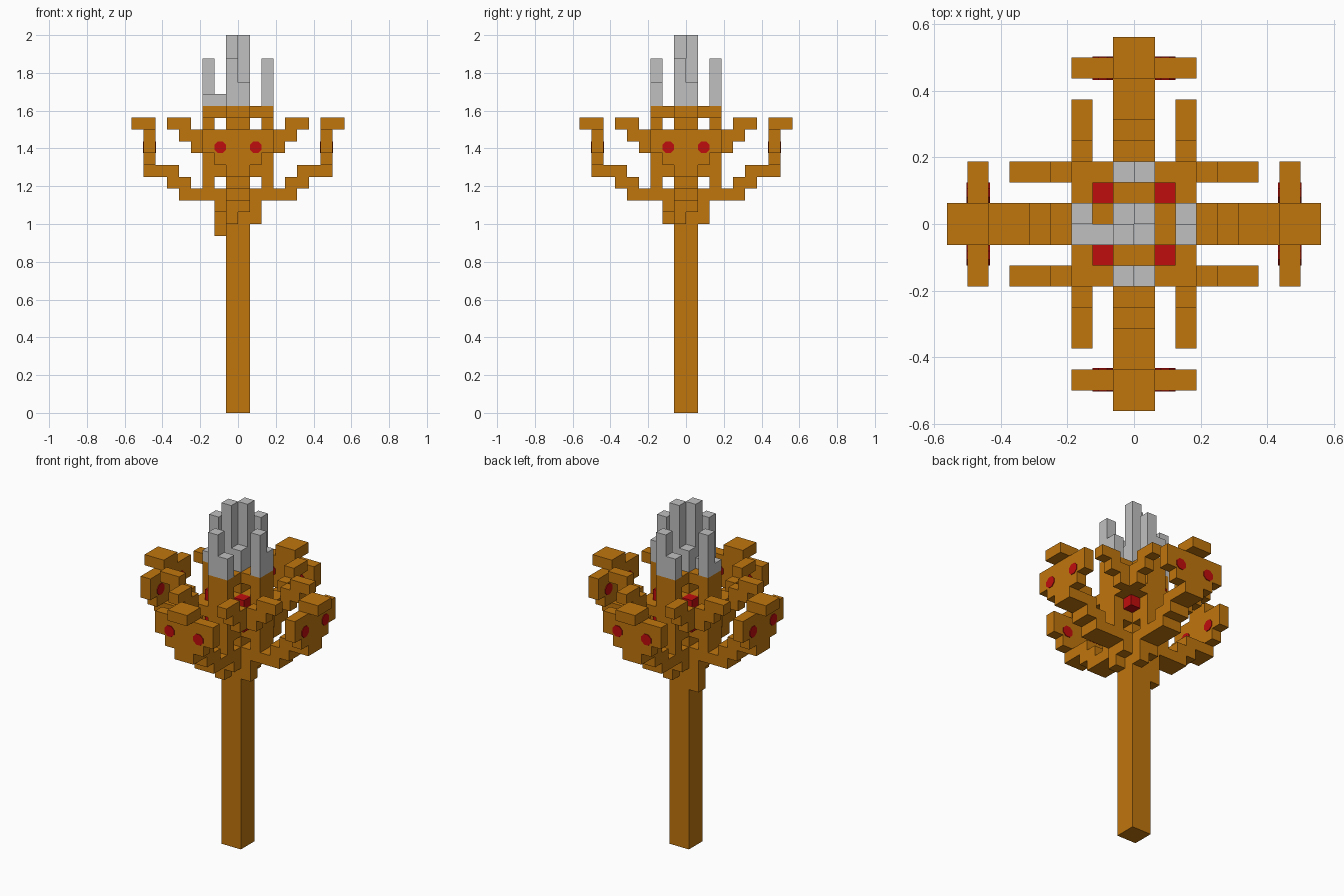
import bpy, bmesh, math
from mathutils import Matrix, Vector

if "Cube" in bpy.data.objects:
    bpy.data.objects.remove(bpy.data.objects["Cube"], do_unlink=True)

U = 1 / 16  # one block


def material(name, rgb):
    m = bpy.data.materials.new(name)
    m.use_nodes = True
    col = (*rgb, 1)
    m.diffuse_color = col
    m.node_tree.nodes["Principled BSDF"].inputs["Base Color"].default_value = col
    return m


WOOD = material("amber_wood", (0.53, 0.18, 0.004))
SILVER = material("silver", (0.53, 0.53, 0.53))
RED = material("red", (0.53, 0.004, 0.004))


def add_box(bm, x0, x1, y0, y1, z0, z1):
    """Box given by its limits in blocks."""
    size = Vector((x1 - x0, y1 - y0, z1 - z0)) * U
    mid = Vector((x0 + x1, y0 + y1, z0 + z1)) * U / 2
    bmesh.ops.create_cube(bm, size=1, matrix=Matrix.Translation(mid) @ Matrix.Diagonal((*size, 1)))


def finish(bm, name, mat, turn=0):
    bmesh.ops.rotate(bm, verts=bm.verts, cent=(0, 0, 0),
                     matrix=Matrix.Rotation(turn * math.pi / 2, 3, 'Z'))
    me = bpy.data.meshes.new(name)
    bm.to_mesh(me)
    bm.free()
    me.materials.append(mat)
    ob = bpy.data.objects.new(name, me)
    bpy.context.collection.objects.link(ob)
    return ob


def blocks(name, mat, boxes, turn=0):
    bm = bmesh.new()
    for b in boxes:
        add_box(bm, *b)
    return finish(bm, name, mat, turn)


# Shaft and central core
blocks("shaft", WOOD, [(-1, 1, -1, 1, 0, 26)])

# Central silver spikes, tall on one diagonal
blocks("centre_spikes", SILVER, [
    (-1, 0, -1, 0, 26, 32), (0, 1, 0, 1, 26, 32),
    (0, 1, -1, 0, 26, 28), (-1, 0, 0, 1, 26, 28)])

# Four quarters, each modelled facing the front (-y) and turned about z
for turn, side in enumerate(("front", "left", "back", "right")):
    # Collar under the head and links from core to outer pillar
    blocks(side + "_collar", WOOD, [
        (-1, 1, -2, -1, 17, 18),
        (-1, 0, -2, -1, 15 if side == "right" else 16, 17)], turn)
    blocks(side + "_pillar", WOOD, [
        (-1, 1, -3, -2, 18, 26),
        (-1, 1, -2, -1, 20, 24),
        (-1, 1, -2, -1, 25, 26)], turn)

    # Stepped arm
    blocks(side + "_arm", WOOD, [
        (-1, 1, -5, -1, 18, 19),
        (-1, 1, -6, -4, 19, 20),
        (-1, 1, -8, -5, 20, 21)], turn)

    # Face plate with brow at the end of the arm
    blocks(side + "_face_plate", WOOD, [
        (-3, 3, -8, -7, 22, 24),
        (-2, 2, -8, -7, 21, 22),
        (-1, 1, -9, -7, 24, 25)], turn)

    # Octagonal eyes showing on both sides of the plate
    bm = bmesh.new()
    for x in (-1.5, 1.5):
        bmesh.ops.create_cone(
            bm, cap_ends=True, segments=8, depth=U + 0.008,
            radius1=0.5 * U / math.cos(math.pi / 8),
            radius2=0.5 * U / math.cos(math.pi / 8),
            matrix=Matrix.Translation((x * U, -7.5 * U, 22.5 * U))
            @ Matrix.Rotation(math.pi / 2, 4, 'X') @ Matrix.Rotation(math.pi / 8, 4, 'Z'))
    finish(bm, side + "_eyes", RED, turn)

    # Pair of stepped horns
    horns = []
    for s in (-1, 1):
        x0, x1 = sorted((2 * s, 3 * s))
        r0, r1 = sorted((1 * s, 2 * s))
        horns += [(x0, x1, -4, -2, 22, 23), (x0, x1, -5, -3, 23, 24),
                  (x0, x1, -6, -4, 24, 25), (r0, r1, -3, -2, 22, 23)]
    blocks(side + "_horns", WOOD, horns, turn)

    # Red gem in the corner of the core
    blocks(side + "_gem", RED, [(1, 2, -2, -1, 21, 24)], turn)

    # Silver spikes on the pillar
    low = 27 if side == "right" else 28
    spikes = [(-1, 0, -3, -2, 26, 30), (0, 1, -3, -2, 26, low)]
    if side == "right":
        # swap-in filler beside the core
        spikes.append((0, 1, -2, -1, 26, 27))
    # turn 3 carries the front quarter onto -x
    blocks(side + "_spikes", SILVER, spikes, turn)
